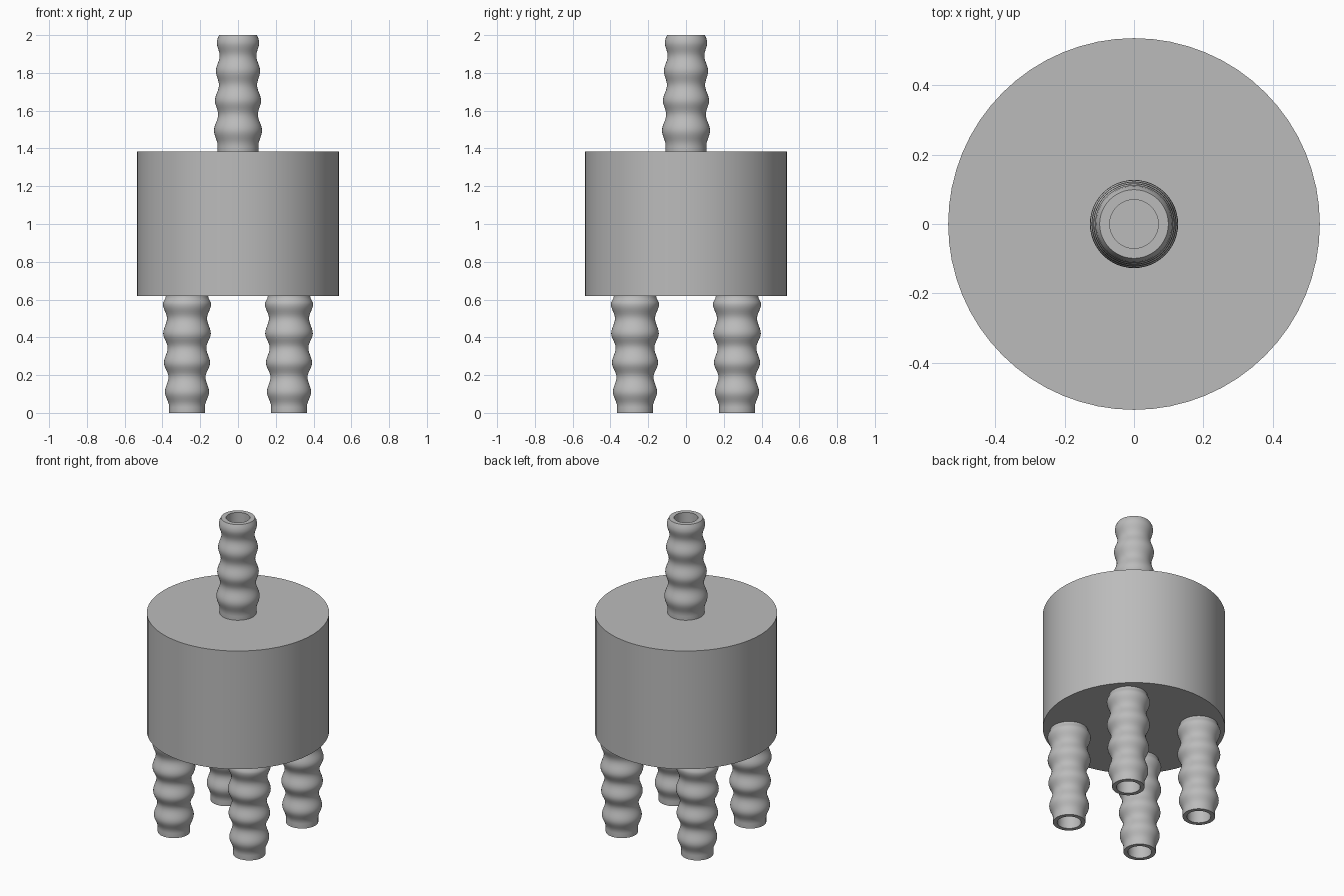
import bpy, bmesh, math

cube = bpy.data.objects.get("Cube")
if cube:
    bpy.data.objects.remove(cube, do_unlink=True)

grey = bpy.data.materials.new("plain grey")
grey.use_nodes = True
grey.diffuse_color = (0.5, 0.5, 0.5, 1)
grey.node_tree.nodes["Principled BSDF"].inputs["Base Color"].default_value = (0.5, 0.5, 0.5, 1)

BOTTOM, TOP, BODY_R, BORE_R = 0.62, 1.385, 0.535, 0.07


def lathe(name, profile, location=(0, 0, 0), segments=64):
    """Revolve a (radius, height) profile around the z axis."""
    bm = bmesh.new()
    verts = [bm.verts.new((r, 0, z)) for r, z in profile]
    edges = [bm.edges.new(pair) for pair in zip(verts, verts[1:])]
    bmesh.ops.spin(bm, geom=verts + edges, cent=(0, 0, 0), axis=(0, 0, 1),
                   angle=math.tau, steps=segments, use_merge=True)
    bmesh.ops.remove_doubles(bm, verts=bm.verts, dist=1e-5)
    bmesh.ops.recalc_face_normals(bm, faces=bm.faces)
    mesh = bpy.data.meshes.new(name)
    bm.to_mesh(mesh)
    bm.free()
    mesh.materials.append(grey)
    obj = bpy.data.objects.new(name, mesh)
    obj.location = location
    bpy.context.collection.objects.link(obj)
    bpy.ops.object.select_all(action="DESELECT")
    obj.select_set(True)
    bpy.context.view_layer.objects.active = obj
    bpy.ops.object.shade_smooth_by_angle(angle=math.radians(35))
    return obj


def rippled(keys, steps=6):
    """Ease between alternating crest and valley points."""
    points = [keys[0]]
    for (r0, z0), (r1, z1) in zip(keys, keys[1:]):
        for i in range(1, steps + 1):
            t = i / steps
            ease = (1 - math.cos(math.pi * t)) / 2
            points.append((r0 + (r1 - r0) * ease, z0 + (z1 - z0) * t))
    return points


# Solid drum
lathe("body", [(0, BOTTOM), (BODY_R, BOTTOM), (BODY_R, TOP), (0, TOP)])

# Ribbed tube on top, with an open bore
inlet = rippled([(0.108, TOP), (0.108, 1.415), (0.127, 1.495), (0.105, 1.58),
                 (0.122, 1.653), (0.101, 1.735), (0.117, 1.81), (0.097, 1.89),
                 (0.112, 1.96)])
inlet += [(0.109, 1.98), (0.099, 2.0), (BORE_R, 2.0), (BORE_R, TOP)]
lathe("inlet_tube", inlet, segments=48)

# Four ribbed tubes underneath
outlet = rippled([(0.095, 0.0), (0.095, 0.035), (0.117, 0.11), (0.098, 0.19),
                  (0.122, 0.265), (0.102, 0.345), (0.126, 0.42), (0.106, 0.5),
                  (0.127, 0.575), (0.112, BOTTOM)])
outlet = [(BORE_R, BOTTOM), (BORE_R, 0.0)] + outlet
for side, x in (("left", 0.27), ("right", -0.27)):
    for end, y in (("front", -0.27), ("back", 0.27)):
        lathe(f"outlet_tube_{end}_{side}", outlet, (x, y, 0), 48)
